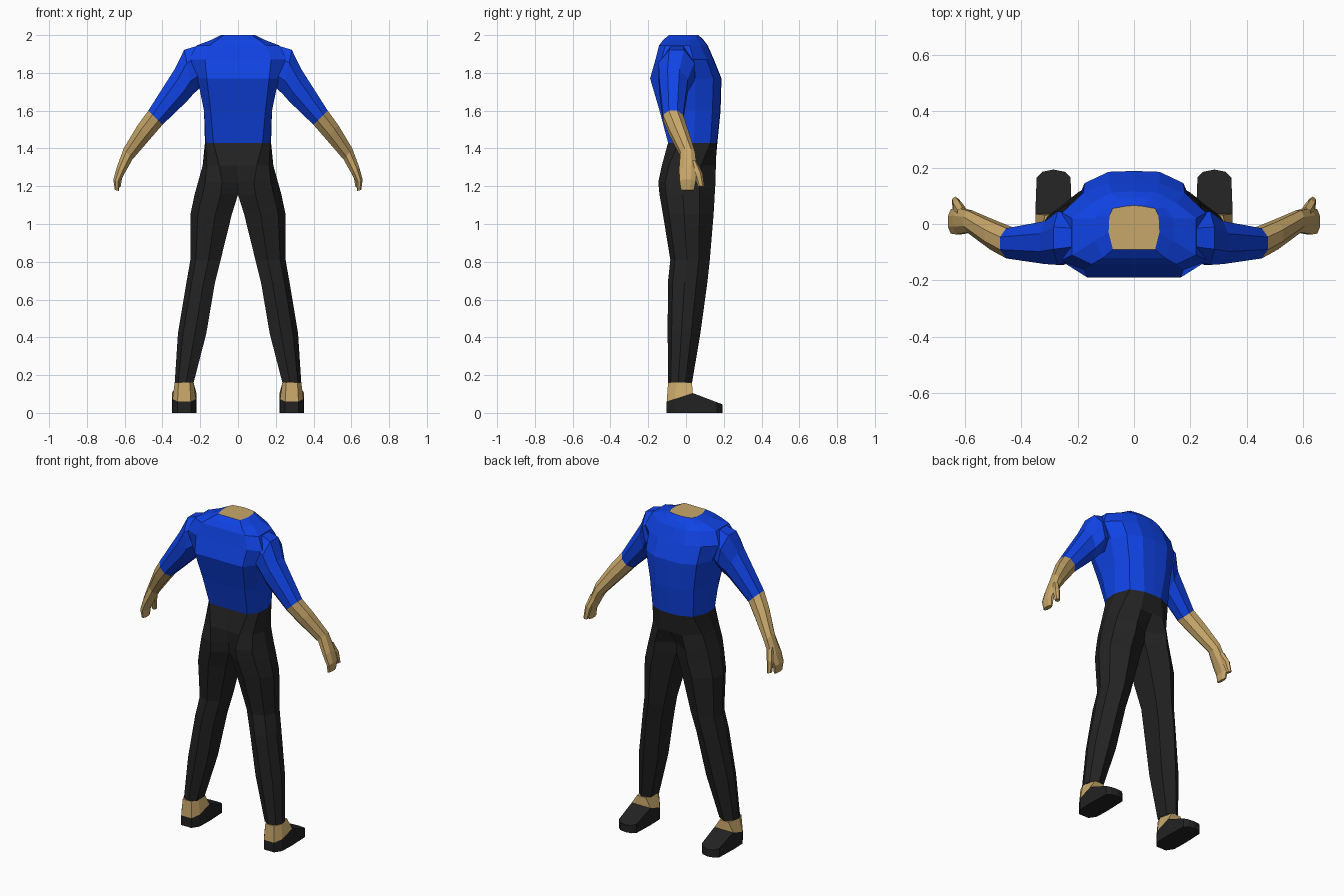
import bpy, bmesh, math
from mathutils import Vector

if "Cube" in bpy.data.objects:
    bpy.data.objects.remove(bpy.data.objects["Cube"])


def material(name, rgb):
    m = bpy.data.materials.new(name)
    m.diffuse_color = (*rgb, 1)
    m.use_nodes = True
    m.node_tree.nodes["Principled BSDF"].inputs["Base Color"].default_value = m.diffuse_color
    return m


BLUE = material("shirt blue", (0.005, 0.056, 0.78))
SKIN = material("skin tan", (0.58, 0.39, 0.145))
BLACK = material("trouser black", (0.016, 0.016, 0.016))


def loft(name, rings, mat, closed=True, cap_start=False, cap_end=False, extra=()):
    """Skin a list of equal-length rings, drop walls on x = 0, mirror across x."""
    bm = bmesh.new()
    vs = [[bm.verts.new(p) for p in r] for r in rings]
    n = len(rings[0])
    for a, b in zip(vs, vs[1:]):
        for i in range(n if closed else n - 1):
            j = (i + 1) % n
            q = (a[i], a[j], b[j], b[i])
            if any(abs(v.co.x) > 1e-4 for v in q):
                bm.faces.new(q)
    if cap_start:
        bm.faces.new(vs[0])
    if cap_end:
        bm.faces.new(vs[-1])
    for ring, idx in extra:
        bm.faces.new([vs[ring][i] for i in idx])
    bmesh.ops.recalc_face_normals(bm, faces=bm.faces)
    me = bpy.data.meshes.new(name)
    bm.to_mesh(me)
    bm.free()
    me.materials.append(mat)
    ob = bpy.data.objects.new(name, me)
    bpy.context.collection.objects.link(ob)
    mod = ob.modifiers.new("mirror", 'MIRROR')
    mod.use_clip = True
    mod.merge_threshold = 0.0005
    return ob


# Shirt body: half outlines from back centre round the side to front centre
def half(z, back, *pts):
    front = pts[-1][1]
    return [(0, back[1], z), (*back, z)] + [(x, y, z) for x, y in pts] + [(0, front + 0.003, z)]


waist = half(1.43, (.13, -.095), (.17, -.04), (.175, .04), (.14, .13), (.06, .163))
neck = half(2.0, (.075, -.09), (.09, -.03), (.087, .03), (.075, .055), (.03, .063))
shirt = [
    waist,
    half(1.60, (.145, -.14), (.18, -.07), (.18, .05), (.15, .14), (.08, .18)),
    half(1.77, (.165, -.19), (.215, -.12), (.215, .05), (.175, .145), (.09, .185)),
    half(1.87, (.175, -.162), (.26, -.13), (.255, .04), (.18, .11), (.09, .145)),
    half(1.945, (.15, -.143), (.22, -.11), (.22, .02), (.15, .075), (.08, .112)),
    half(1.975, (.11, -.12), (.14, -.06), (.14, .02), (.11, .06), (.06, .09)),
    neck,
]
loft("shirt_body", shirt, BLUE, closed=False)

# Neck cut: fan between the neck outline and its centre line
loft("neck_cut", [neck, [(0, y, z) for x, y, z in neck]], SKIN, closed=False)


# Arms: each ring spans an outer and an inner (x, z) point and a y range
def arm_ring(outer, inner, y0, y1, sides=8):
    o, i = Vector((outer[0], 0, outer[1])), Vector((inner[0], 0, inner[1]))
    c, u = (o + i) / 2, (o - i) / 2
    c.y = (y0 + y1) / 2
    v = Vector((0, (y1 - y0) / 2, 0))
    k = 1 / math.cos(math.pi / sides)
    angles = [(s + .5) * 2 * math.pi / sides for s in range(sides)]
    return [c + u * math.cos(a) * k + v * math.sin(a) * k for a in angles]


cuff = arm_ring((.475, 1.60), (.40, 1.525), -.122, -.015)
wrist = arm_ring((.605, 1.40), (.56, 1.34), -.03, .048)
loft("sleeve", [
    arm_ring((.21, 1.945), (.19, 1.73), -.125, .03),
    arm_ring((.285, 1.922), (.235, 1.69), -.145, .045),
    arm_ring((.335, 1.82), (.27, 1.65), -.142, .01),
    cuff], BLUE)
loft("forearm", [cuff, arm_ring((.53, 1.525), (.465, 1.45), -.09, .01), wrist], SKIN)
loft("hand", [
    wrist,
    arm_ring((.642, 1.30), (.602, 1.265), -.037, .058),
    arm_ring((.66, 1.235), (.626, 1.22), -.034, .052),
    arm_ring((.652, 1.18), (.63, 1.175), -.026, .042)], SKIN, cap_end=True)
loft("thumb", [
    arm_ring((.625, 1.335), (.59, 1.32), .02, .055, 6),
    arm_ring((.642, 1.27), (.61, 1.265), .042, .085, 6),
    arm_ring((.645, 1.20), (.622, 1.195), .066, .095, 6)], SKIN, cap_end=True)


# Trousers: seven-sided legs that share the x = 0 plane above the crotch
def leg_ring(z, xi, xo, yb, yf):
    w, d = xo - xi, yf - yb
    pts = [(0, .18), (.4, 0), (.82, .12), (1, .42), (.92, .72), (.5, 1), (0, .8)]
    return [(xi + a * w, yb + b * d, z) for a, b in pts]


top = [waist[i] for i in (0, 1, 2, 3, 4, 5, 6)]
hips = [(0, -.125, 1.31), (.10, -.128, 1.31), (.165, -.09, 1.31), (.187, -.01, 1.31),
        (.17, .08, 1.31), (.08, .158, 1.31), (0, .155, 1.31)]
ankle = leg_ring(.16, .235, .335, -.095, .032)
loft("trousers", [
    top, hips,
    leg_ring(1.22, 0, .212, -.147, .156),
    leg_ring(1.155, 0, .23, -.14, .152),
    leg_ring(1.05, .033, .252, -.122, .146),
    leg_ring(.81, .092, .252, -.083, .126),
    leg_ring(.69, .122, .273, -.096, .113),
    leg_ring(.42, .168, .318, -.097, .076),
    ankle], BLACK)

# Shoes: sole outline with a sloped rim, open for the foot, closed over the toes
CX = .285
outline = [(-.035, -.102), (.035, -.102), (.062, -.06), (.065, .035), (.06, .165),
           (.04, .185), (0, .193), (-.04, .185), (-.06, .165), (-.065, .035), (-.062, -.06)]


def rim_height(y):
    return .06 + (y + .102) * .33 if y < .04 else .105 - (y - .035) * .38


sole = [(CX + x, y, 0) for x, y in outline]
rim = [(CX + x, y, rim_height(y)) for x, y in outline]
loft("shoe", [sole, rim], BLACK, cap_start=True, extra=[(1, range(3, 10))])

# Feet: skin between the shoe opening and the trouser hem
opening = [rim[i] for i in (0, 1, 2, 3, 9, 10)]
hem = [(CX + x, y, .16) for x, y in
       [(-.03, -.095), (.03, -.095), (.05, -.05), (.03, .032), (-.03, .032), (-.05, -.05)]]
loft("foot", [opening, hem], SKIN, cap_end=True)
